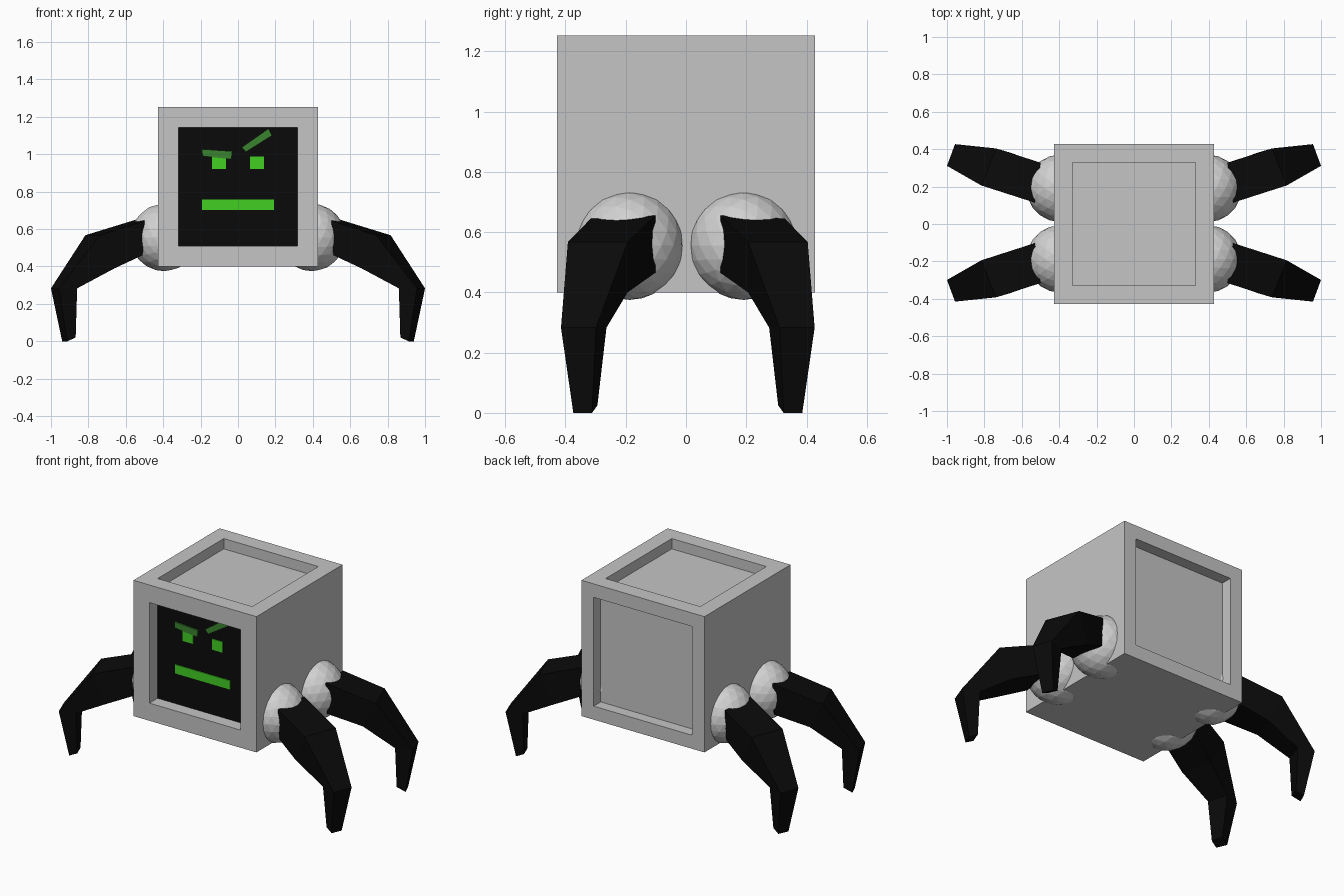
import bpy, bmesh
from mathutils import Vector, Matrix

if "Cube" in bpy.data.objects:
    bpy.data.objects.remove(bpy.data.objects["Cube"])


def material(name, rgb):
    m = bpy.data.materials.new(name)
    m.diffuse_color = (*rgb, 1)
    m.use_nodes = True
    m.node_tree.nodes["Principled BSDF"].inputs["Base Color"].default_value = m.diffuse_color
    return m


GREY = material("casing grey", (0.56, 0.56, 0.56))
PALE = material("joint pale grey", (0.64, 0.64, 0.64))
BLACK = material("black", (0.003, 0.003, 0.003))
GREEN = material("bright green", (0.055, 0.62, 0.016))
DARK_GREEN = material("dark green", (0.042, 0.23, 0.028))


def finish(bm, name, *mats):
    bmesh.ops.recalc_face_normals(bm, faces=bm.faces)
    me = bpy.data.meshes.new(name)
    bm.to_mesh(me)
    bm.free()
    for m in mats:
        me.materials.append(m)
    ob = bpy.data.objects.new(name, me)
    bpy.context.collection.objects.link(ob)
    return ob


# Body: a cube with recessed front, top and back panels
HALF, BOTTOM, TOP, SCREEN_DEPTH = 0.428, 0.399, 1.253, 0.08
bm = bmesh.new()
bmesh.ops.create_cube(bm, size=1, matrix=Matrix.Translation((0, 0, (BOTTOM + TOP) / 2))
                      @ Matrix.Diagonal((2 * HALF, 2 * HALF, TOP - BOTTOM, 1)))
bm.normal_update()
for direction, margin, depth, slot in (((0, -1, 0), 0.111, SCREEN_DEPTH, 1),
                                       ((0, 0, 1), 0.099, 0.065, 0),
                                       ((0, 1, 0), 0.085, 0.07, 0)):
    face = max(bm.faces, key=lambda f: (f.normal.dot(Vector(direction)) > 0.9, f.calc_area()))
    bmesh.ops.inset_individual(bm, faces=[face], thickness=margin, use_even_offset=True)
    ext = bmesh.ops.extrude_discrete_faces(bm, faces=[face])["faces"][0]
    bmesh.ops.translate(bm, verts=ext.verts, vec=Vector(direction) * -depth)
    ext.material_index = slot
    bm.normal_update()
finish(bm, "body", GREY, BLACK)


# Face on the screen: thin plates given as x, z corners
def plate(name, corners, mat, thick):
    y = -HALF + SCREEN_DEPTH
    bm = bmesh.new()
    back = [bm.verts.new((x, y, z)) for x, z in corners]
    front = [bm.verts.new((x, y - thick, z)) for x, z in corners]
    bm.faces.new(back)
    bm.faces.new(front)
    for i in range(4):
        j = (i + 1) % 4
        bm.faces.new((back[i], back[j], front[j], front[i]))
    finish(bm, name, mat)


def rect(x0, x1, z0, z1):
    return [(x0, z0), (x1, z0), (x1, z1), (x0, z1)]


plate("left_eye", rect(-0.14, -0.065, 0.92, 0.988), GREEN, 0.005)
plate("right_eye", rect(0.065, 0.14, 0.92, 0.988), GREEN, 0.005)
plate("mouth", rect(-0.193, 0.193, 0.702, 0.758), GREEN, 0.005)
plate("left_brow", [(-0.193, 1.027), (-0.03, 1.016), (-0.036, 0.973), (-0.19, 0.99)],
      DARK_GREEN, 0.009)
plate("right_brow", [(0.02, 1.037), (0.163, 1.137), (0.182, 1.1), (0.042, 1.012)],
      DARK_GREEN, 0.009)

# Leg rings for the back right leg: outer top, inner top, inner bottom, outer bottom
RINGS = [
    [(0.50, 0.322, 0.645), (0.53, 0.108, 0.655), (0.54, 0.108, 0.465), (0.51, 0.322, 0.46)],
    [(0.738, 0.398, 0.567), (0.816, 0.2, 0.567), (0.725, 0.2, 0.4), (0.66, 0.375, 0.39)],
    [(0.957, 0.421, 0.283), (1.0, 0.305, 0.283), (0.9, 0.27, 0.283), (0.86, 0.39, 0.283)],
    [(0.913, 0.38, 0), (0.94, 0.318, 0), (0.89, 0.3, 0.025), (0.868, 0.365, 0.02)],
]
SHIFT = 0.006  # the legs sit slightly behind the body's centre

for sx, side in ((1, "right"), (-1, "left")):
    for sy, end in ((1, "back"), (-1, "front")):
        # Ball joint
        bm = bmesh.new()
        bmesh.ops.create_icosphere(bm, subdivisions=3, radius=0.18, matrix=Matrix.Translation(
            (sx * 0.395, sy * 0.189 + 0.002, 0.555)))
        finish(bm, f"{end}_{side}_joint", PALE)
        # Tapered, bent leg
        bm = bmesh.new()
        rings = [[bm.verts.new((sx * x, sy * y + SHIFT, z)) for x, y, z in r] for r in RINGS]
        for a, b in zip(rings, rings[1:]):
            for i in range(4):
                j = (i + 1) % 4
                bm.faces.new((a[i], a[j], b[j], b[i]))
        bm.faces.new(rings[0])
        bm.faces.new(rings[-1])
        finish(bm, f"{end}_{side}_leg", BLACK)
